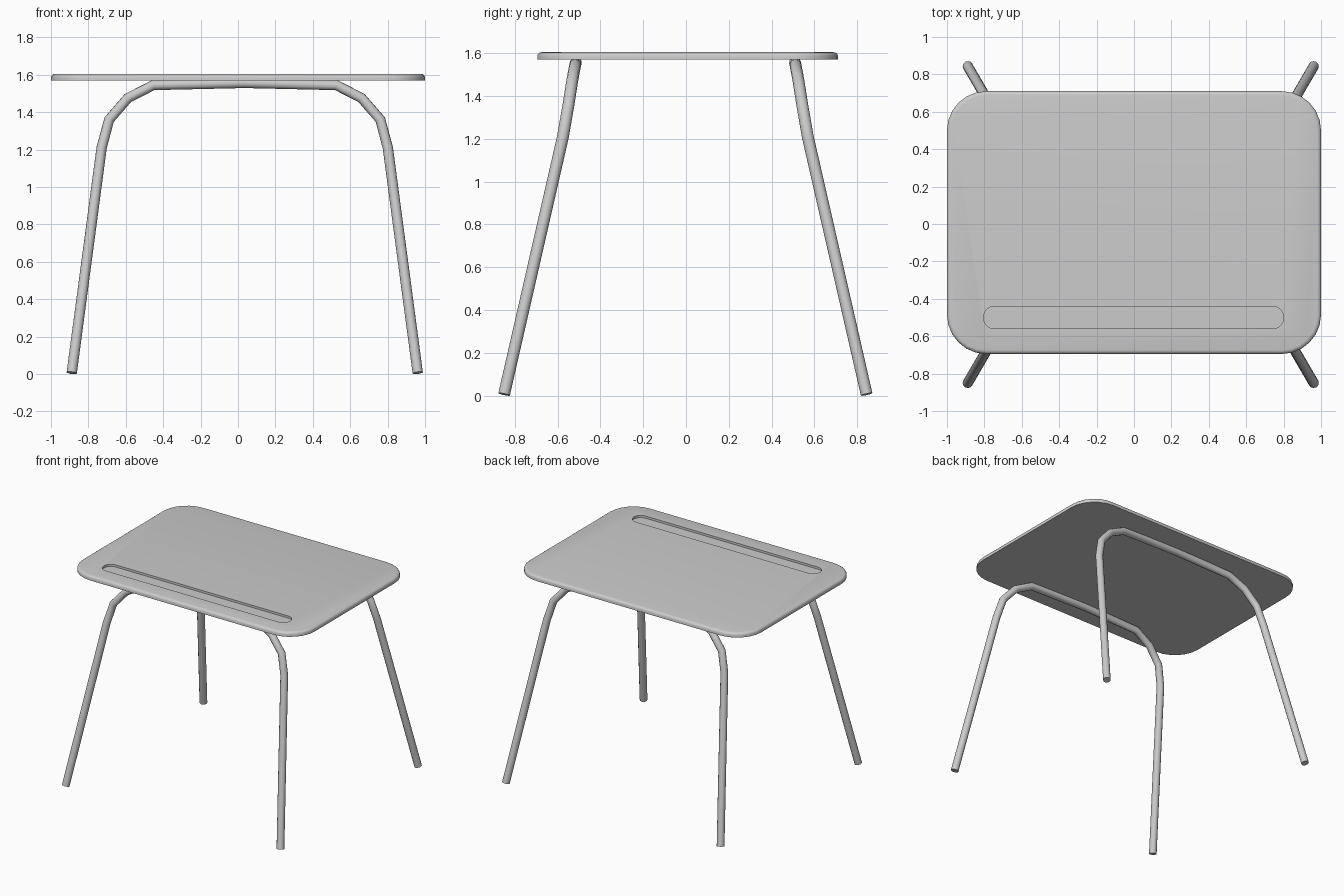
import bpy, bmesh, math

if "Cube" in bpy.data.objects:
    bpy.data.objects.remove(bpy.data.objects["Cube"])


def rounded_outline(x0, x1, y0, y1, r, seg):
    """Counter-clockwise rounded rectangle as (x, y) points."""
    pts = []
    corners = [(x1 - r, y0 + r, -90), (x1 - r, y1 - r, 0),
               (x0 + r, y1 - r, 90), (x0 + r, y0 + r, 180)]
    for cx, cy, start in corners:
        for i in range(seg + 1):
            a = math.radians(start + 90 * i / seg)
            p = (cx + r * math.cos(a), cy + r * math.sin(a))
            if not pts or math.dist(p, pts[-1]) > 1e-4:
                pts.append(p)
    if math.dist(pts[0], pts[-1]) < 1e-4:
        pts.pop()
    return pts


def slab(name, rect, r, seg, layers):
    """Stack inset rounded outlines; layers are (inset, z) from bottom to top."""
    x0, x1, y0, y1 = rect
    bm = bmesh.new()
    rings = []
    for d, z in layers:
        outline = rounded_outline(x0 + d, x1 - d, y0 + d, y1 - d, r - d, seg)
        rings.append([bm.verts.new((x, y, z)) for x, y in outline])
    bm.faces.new(list(reversed(rings[0])))
    bm.faces.new(rings[-1])
    for a, b in zip(rings, rings[1:]):
        n = len(a)
        for i in range(n):
            j = (i + 1) % n
            bm.faces.new((a[i], a[j], b[j], b[i]))
    me = bpy.data.meshes.new(name)
    bm.to_mesh(me)
    bm.free()
    ob = bpy.data.objects.new(name, me)
    bpy.context.collection.objects.link(ob)
    return ob


def select(ob):
    bpy.ops.object.select_all(action='DESELECT')
    ob.select_set(True)
    bpy.context.view_layer.objects.active = ob


def smooth(ob):
    select(ob)
    bpy.ops.object.shade_smooth_by_angle(angle=math.radians(35))


# Desk top with softened upper edge
top = slab("desk_top", (-1.0, 1.0, -0.695, 0.71), 0.21, 6,
           [(0, 1.57), (0, 1.588), (0.004, 1.597), (0.012, 1.603), (0.022, 1.605)])

# Pencil groove cut into the top near the front edge
cutter = slab("groove_cutter", (-0.805, 0.8, -0.56, -0.44), 0.0599, 8,
              [(0, 1.588), (0, 1.65)])
cutter.hide_render = True
mod = top.modifiers.new("groove", 'BOOLEAN')
mod.operation = 'DIFFERENCE'
mod.solver = 'EXACT'
mod.object = cutter
select(top)
bpy.ops.object.modifier_apply(modifier=mod.name)
bpy.data.objects.remove(cutter)
smooth(top)

# Bent tube leg frames: half profile as (x offset, y distance, z)
CX = 0.036
half = [(0.925, 0.847, 0.006), (0.765, 0.572, 1.21), (0.725, 0.546, 1.36),
        (0.625, 0.528, 1.475), (0.49, 0.515, 1.544)]


def leg_frame(name, side, shift):
    path = [(-x, y, z) for x, y, z in half] + [(0, 0.512, 1.556)] + half[::-1]
    cu = bpy.data.curves.new(name, 'CURVE')
    cu.dimensions = '3D'
    cu.bevel_depth = 0.0275
    cu.bevel_resolution = 4
    cu.use_fill_caps = True
    sp = cu.splines.new('POLY')
    sp.points.add(len(path) - 1)
    for p, (x, y, z) in zip(sp.points, path):
        p.co = (CX + x, side * y + shift, z, 1)
    ob = bpy.data.objects.new(name, cu)
    bpy.context.collection.objects.link(ob)
    select(ob)
    bpy.ops.object.convert(target='MESH')
    smooth(bpy.context.view_layer.objects.active)


leg_frame("front_leg_frame", -1, -0.003)
leg_frame("back_leg_frame", 1, -0.003)
